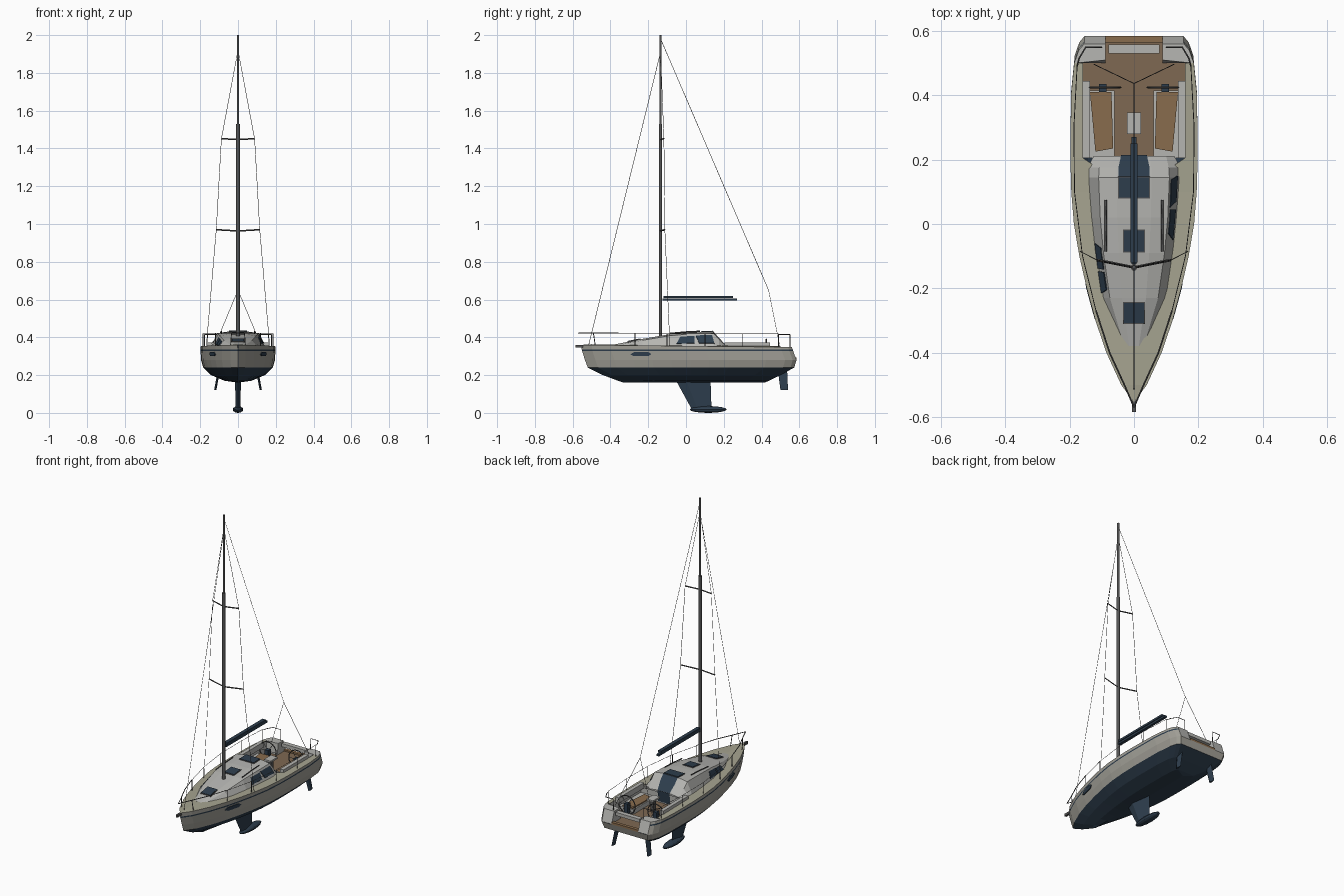
import bpy, bmesh, math
from mathutils import Vector

if "Cube" in bpy.data.objects:
    bpy.data.objects.remove(bpy.data.objects["Cube"])

def mat(name, c):
    m = bpy.data.materials.new(name)
    m.diffuse_color = (*c, 1)
    m.use_nodes = True
    m.node_tree.nodes["Principled BSDF"].inputs["Base Color"].default_value = m.diffuse_color
    return m
TOPSIDE = mat("topside", (.36, .35, .31))
NAVY = mat("navy", (.027, .048, .075))
DECK = mat("deck", (.38, .37, .28))
WHITE = mat("white", (.46, .46, .44))
TEAK = mat("teak", (.25, .15, .075))
SOLE = mat("sole", (.21, .14, .085))
METAL = mat("metal", (.09, .09, .09))

def mesh(name, verts, faces, mats, idx=None):
    bm = bmesh.new()
    vs = [bm.verts.new(v) for v in verts]
    for i, f in enumerate(faces):
        bm.faces.new([vs[k] for k in f]).material_index = idx[i] if idx else 0
    bmesh.ops.remove_doubles(bm, verts=bm.verts, dist=1e-5)
    bmesh.ops.recalc_face_normals(bm, faces=bm.faces)
    me = bpy.data.meshes.new(name)
    bm.to_mesh(me)
    bm.free()
    for m in mats:
        me.materials.append(m)
    ob = bpy.data.objects.new(name, me)
    bpy.context.collection.objects.link(ob)
    return ob

def prism(name, a, b, m):
    n = len(a)
    faces = [(i, (i+1) % n, n+(i+1) % n, n+i) for i in range(n)]
    return mesh(name, a + b, faces + [tuple(range(n)), tuple(range(n, 2*n))], [m])

def box(name, x0, x1, y0, y1, z0, z1, m):
    p = [(x0, y0), (x1, y0), (x1, y1), (x0, y1)]
    return prism(name, [(*q, z0) for q in p], [(*q, z1) for q in p], m)

def tube(name, pts, r, m=METAL, cyclic=False, res=0):
    cu = bpy.data.curves.new(name, 'CURVE')
    cu.dimensions, cu.bevel_depth, cu.bevel_resolution = '3D', r, res
    cu.use_fill_caps = True
    s = cu.splines.new('POLY')
    s.points.add(len(pts) - 1)
    for p, q in zip(s.points, pts):
        p.co = (*q, 1)
    s.use_cyclic_u = cyclic
    cu.materials.append(m)
    ob = bpy.data.objects.new(name, cu)
    bpy.context.collection.objects.link(ob)
    return ob

def lerp_table(tab, y):
    for a, b in zip(tab, tab[1:]):
        if y <= b[0]:
            f = max(0, (y - a[0]) / (b[0] - a[0]))
            return [p + (q - p) * f for p, q in zip(a, b)]
    return list(tab[-1])

# hull: horizontal levels lofted from bow to stern
BEAM = [(-.555, 0), (-.5, .04), (-.4, .086), (-.3, .12), (-.2, .147), (-.1, .17), (0, .187), (.1, .195),
        (.205, .198), (.4, .196), (.5, .186), (.54, .172), (.56, .155)]
beam = lambda y: lerp_table(BEAM, y)[1]
sheer = lambda y: .36 - .012 * (y + .555) / 1.115
LEVELS = [(None, -.555, .56, 1), (.336, -.552, .565, 1), (.328, -.55, .567, 1), (.28, -.535, .585, .99),
          (.24, -.52, .573, .93), (.2, -.44, .5, .72), (.17, -.36, .44, .36), (.16, -.33, .415, 0)]
rows = []
for z, y0, y1, k in LEVELS:
    rows.append([(w * k, y0 + (y1 - y0) * (y + .555) / 1.115, z or sheer(y)) for y, w in BEAM])
L, N = len(rows), len(BEAM)
rows += [[(-x, y, z) for x, y, z in r] for r in rows[-2::-1]]
verts = [p for r in rows for p in r]
faces, idx = [], []
for i in range(len(rows) - 1):
    lev = min(i, 2*L - 3 - i)
    for j in range(N - 1):
        f = [i*N + j, i*N + j + 1, (i+1)*N + j + 1, (i+1)*N + j]
        if len({tuple(round(c, 5) for c in verts[k]) for k in f}) < 4:
            f = f[1:] if verts[f[0]] == verts[f[3]] else f[:3]
        faces.append(f)
        idx.append(1 if lev == 1 or lev >= 4 else 0)
for a, m in ((3, 0), (4, 1), (5, 1), (6, 1)):          # transom bands
    q = [a, a+1, 2*L-3-a, 2*L-2-a] if a < 6 else [6, 7, 8]
    faces.append([k*N + N - 1 for k in q])
    idx.append(m)
mesh("hull", verts, faces, [TOPSIDE, NAVY], idx)

# deck around the cockpit, with cockpit walls
ys = [y for y, w in BEAM]
for s in (1, -1):
    vd, fd = [], []
    for y in ys[1:-2]:
        inner = 0 if y < .2 else .158
        vd += [(s*beam(y), y, sheer(y)), (s*inner, y, sheer(y) + .004)]
        if y > -.45 and len(vd) > 3:
            k = len(vd)
            fd.append((k-4, k-3, k-1, k-2))
    vd += [(0, -.555, sheer(-.555)), (s*.158, .205, sheer(.205))]
    fd.append((len(vd)-2, 0, 1))
    mesh("side_deck", vd, fd, [DECK])
    mesh("cockpit_wall", [(s*.158, .2, .28), (s*.158, .5, .28), (s*.158, .5, .355), (s*.158, .2, .355)],
         [(0, 1, 2, 3)], [WHITE])
    # stern quarter locker
    prism("stern_quarter", [(s*.088, .5, .28), (s*.184, .5, .28), (s*.17, .56, .28), (s*.153, .584, .28), (s*.088, .584, .28)],
          [(s*.088, .51, .35), (s*.186, .5, .35), (s*.172, .54, .35), (s*.155, .56, .349), (s*.088, .56, .349)], WHITE)
    # coaming, bench, wheel and pedestal
    box("coaming", s*.137, s*.16, .205, .445, .34, .373, WHITE)
    box("bench_base", s*.06, s*.158, .205, .415, .28, .31, WHITE)
    prism("bench_cushion", [(s*x, y, .31) for x, y in ((.065, .235), (.12, .225), (.137, .41), (.07, .41))],
          [(s*x, y, .317) for x, y in ((.065, .235), (.12, .225), (.137, .41), (.07, .41))], TEAK)
    c = Vector((s*.097, .425, .335))
    ring = [c + Vector((math.cos(a*math.pi/10), 0, math.sin(a*math.pi/10))) * .055 for a in range(20)]
    tube("steering_wheel", ring, .003, cyclic=True, res=1)
    for k in (0, 3, 7):
        tube("wheel_spoke", [ring[k], ring[k+10]], .0015)
    box("wheel_pedestal", s*.085, s*.109, .41, .435, .28, .345, NAVY)
mesh("aft_cabin_bulkhead", [(-.158, .205, .28), (.158, .205, .28), (.158, .205, .355), (-.158, .205, .355)], [(0, 1, 2, 3)], [WHITE])
box("cockpit_sole", -.158, .158, .205, .52, .275, .283, SOLE)
box("stern_sole", -.088, .088, .52, .57, .275, .283, SOLE)
box("swim_step", -.088, .088, .565, .585, .28, .292, TEAK)
box("helm_seat", -.08, .08, .53, .558, .325, .345, WHITE)
box("cockpit_table", -.022, .022, .28, .347, .35, .36, WHITE)
box("table_leg", -.01, .01, .3, .325, .28, .35, METAL)

# cabin: y, base half width, roof half width, roof height
CABIN = [(-.38, .04, .03, .362), (-.23, .105, .075, .392), (-.09, .125, .095, .416), (.02, .136, .105, .426),
         (.145, .145, .11, .43), (.175, .145, .108, .398), (.212, .125, .1, .356)]
V, F = [], []
for y, b, t, z in CABIN:
    V += [(b, y, .345), (t, y, max(z - .008, .35)), (t*.5, y, z), (-t*.5, y, z), (-t, y, max(z - .008, .35)), (-b, y, .345)]
for i in range(len(CABIN) - 1):
    F += [(i*6+j, i*6+j+1, i*6+j+7, i*6+j+6) for j in range(5)]
F += [tuple(range(6)), tuple(range(len(V) - 6, len(V)))]
mesh("cabin", V, F, [WHITE])
roof = lambda y: lerp_table(CABIN, y)[3]

def pane(name, s, q):
    pts = []
    for d in (-.004, .0025):
        for y, h in q:
            _, b, t, z = lerp_table(CABIN, y)
            pts.append((s*(b + (t - b)*h + d), y, .345 + (z - .353)*h + d))
    prism(name, pts[:4], pts[4:], NAVY)
pane("starboard_window_front", 1, [(-.05, .3), (.045, .3), (.045, .82), (-.03, .82)])
pane("starboard_window_aft", 1, [(.07, .3), (.15, .3), (.138, .85), (.052, .85)])
pane("port_window_front", -1, [(-.215, .25), (-.147, .25), (-.15, .8), (-.205, .8)])
pane("port_window_aft", -1, [(-.138, .25), (-.06, .25), (-.075, .82), (-.142, .82)])

# roof hatches, companionway, handrails
for x, y0, y1 in ((.047, .083, .144), (.031, -.085, -.02), (.031, -.308, -.245)):
    for k, (e, h, m) in enumerate(((.003, .003, METAL), (0, .005, NAVY))):
        p = [(-x-e, y0-e), (x+e, y0-e), (x+e, y1+e), (-x-e, y1+e)]
        prism("hatch" if k else "hatch_frame", [(*q, roof(q[1]) - .01) for q in p], [(*q, roof(q[1]) + h) for q in p], m)
p = [(-.048, .146), (.048, .146), (.048, .175), (.04, .212), (-.04, .212), (-.048, .175)]
mesh("companionway", [(x, y + .002, roof(y) + .002) for x, y in p], [(0, 1, 2, 5), (5, 2, 3, 4)], [NAVY])
mesh("companionway_door", [(-.04, .208, .29), (.04, .208, .29), (.04, .214, .357), (-.04, .214, .357)], [(0, 1, 2, 3)], [NAVY])

# keel and bulb
def foil(y0, y1, h, z):
    d = y1 - y0
    return [(0, y0, z), (h, y0 + .3*d, z), (0, y1, z), (-h, y0 + .3*d, z)]
prism("keel_fin", foil(.03, .135, .012, .02), foil(-.055, .13, .016, .175), NAVY)
bpy.ops.mesh.primitive_uv_sphere_add(segments=12, ring_count=8, radius=1, location=(0, .117, .018), rotation=(math.pi/2, 0, 0))
bulb = bpy.context.object
bulb.name, bulb.scale = "keel_bulb", (.028, .018, .098)
bulb.data.materials.append(NAVY)

# mast, boom, bowsprit
tube("mast_lower", [(0, -.135, .4), (0, -.135, 1.53)], .0105, res=1)
tube("mast_upper", [(0, -.135, 1.53), (0, -.135, 2)], .0065, res=1)
box("boom", -.008, .008, -.125, .27, .595, .606, NAVY)
box("sail_cover", -.011, .011, -.12, .25, .608, .62, NAVY)
box("bowsprit", -.006, .006, -.585, -.53, .345, .36, METAL)
W = .0013
tube("forestay", [(0, -.137, 1.9), (0, -.515, .36)], W)
tube("backstay", [(0, -.13, 1.97), (0, .437, .65)], W)

# parts repeated on both sides
for s in (1, -1):
    tube("backstay_leg", [(0, .437, .65), (s*.125, .497, .35)], W)
    tube("lower_spreader", [(0, -.135, .963), (s*.115, -.112, .97)], .004)
    tube("upper_spreader", [(0, -.135, 1.447), (s*.088, -.117, 1.452)], .004)
    tube("shroud", [(0, -.135, 1.92), (s*.088, -.117, 1.45), (s*.115, -.112, .97), (s*.168, -.085, .35)], W)
    tube("cabin_handrail", [(s*.088, y, roof(y) + .004) for y in (-.085, 0, .075)], .004)
    rail = lambda y, z: (s * max(beam(y) - .01, 0), y, z)
    tube("pulpit_rail", [(0, -.57, .422)] + [rail(y, .422) for y in (-.5, -.4, -.27)] + [rail(-.27, .355)], .0025)
    tube("pulpit_post", [rail(-.49, .422), rail(-.48, .355)], .0025)
    tube("lifeline", [rail(y, .42) for y in (-.27, -.1, .1, .3, .49)], W)
    for y in (-.1, .1, .3):
        tube("stanchion", [rail(y, .35), rail(y, .42)], .002)
    tube("stern_rail", [rail(.49, .35), rail(.49, .415), rail(.515, .415), (s*.15, .55, .415), (s*.1, .55, .415), (s*.1, .55, .35)], .0025)
    # hull window sitting on the topside
    def side(y, z):
        k = (.328 - z) / .048
        return s * (beam(y - .008*k) * (1 - .01*k))
    q = [(-.295, .31), (-.275, .322), (-.2, .322), (-.183, .312), (-.2, .3), (-.275, .3)]
    prism("hull_window", [(side(y, z) - s*.004, y, z) for y, z in q], [(side(y, z) + s*.002, y, z) for y, z in q], NAVY)
    # rudder
    blade = lambda x, y0, y1, z: [(s*x + a, b, c) for a, b, c in foil(y0, y1, .006, z)]
    prism("rudder", blade(.12, .5, .54, .122), blade(.1, .485, .535, .235), NAVY)

# turn rigging curves into meshes
bpy.ops.object.select_all(action='DESELECT')
for ob in bpy.context.collection.objects:
    if ob.type == 'CURVE':
        ob.select_set(True)
        bpy.context.view_layer.objects.active = ob
bpy.ops.object.convert(target='MESH')
